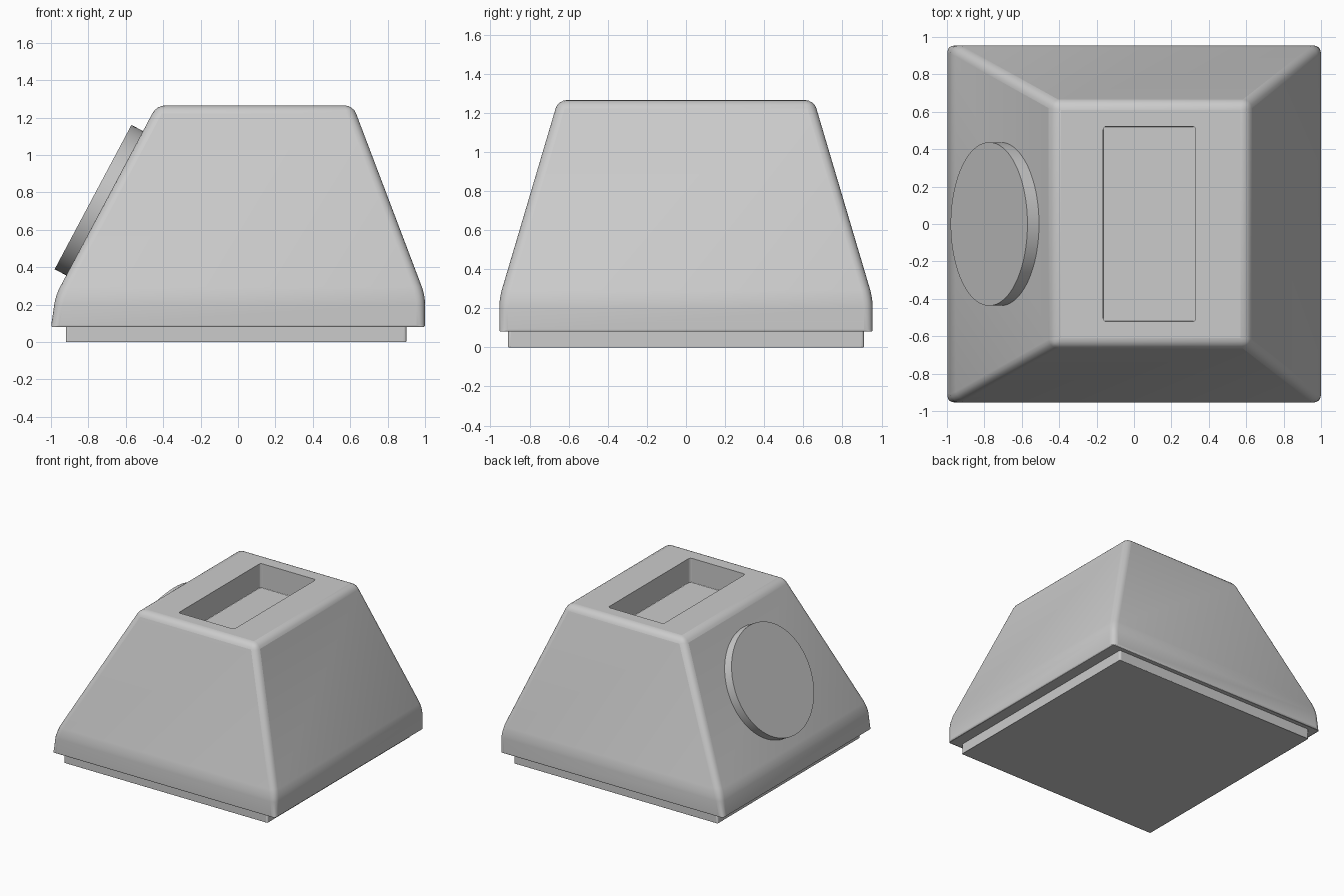
import bpy, bmesh
from mathutils import Vector

if "Cube" in bpy.data.objects:
    bpy.data.objects.remove(bpy.data.objects["Cube"])


def smooth(ob, angle=0.6):
    bpy.ops.object.select_all(action='DESELECT')
    ob.select_set(True)
    bpy.context.view_layer.objects.active = ob
    bpy.ops.object.shade_smooth_by_angle(angle=angle)


def stack(name, rings):
    """Solid through rectangles given as (z, x_min, x_max, y_half)."""
    bm = bmesh.new()
    loops = []
    for z, a, b, h in rings:
        loops.append([bm.verts.new(p) for p in
                      ((a, -h, z), (b, -h, z), (b, h, z), (a, h, z))])
    for lo, hi in zip(loops, loops[1:]):
        for i in range(4):
            j = (i + 1) % 4
            bm.faces.new((lo[i], lo[j], hi[j], hi[i]))
    bm.faces.new(loops[0][::-1])
    bm.faces.new(loops[-1])
    # edges of the underside get a tighter rounding
    layer = bm.edges.layers.float.new('bevel_weight_edge')
    for e in bm.edges:
        low = all(v in loops[0] for v in e.verts)
        e[layer] = 0.25 if low else 1.0
    me = bpy.data.meshes.new(name)
    bm.to_mesh(me)
    bm.free()
    ob = bpy.data.objects.new(name, me)
    bpy.context.collection.objects.link(ob)
    return ob


def bevel(ob, width, segments=4):
    m = ob.modifiers.new('rounding', 'BEVEL')
    m.limit_method = 'WEIGHT'
    m.width = width
    m.segments = segments


# Tapered housing, steeper on the right than on the left
housing = stack('housing', [(0.08, -1.0, 1.0, 0.955),
                            (0.25, -0.975, 1.0, 0.955),
                            (1.265, -0.435, 0.615, 0.654)])
bevel(housing, 0.045)

# Rectangular pocket in the top
cutter = stack('pocket_cutter', [(1.07, -0.165, 0.33, 0.522),
                                 (1.45, -0.165, 0.33, 0.522)])
bevel(cutter, 0.018, 3)
cutter.hide_render = True
cutter.hide_set(True)
cut = housing.modifiers.new('pocket', 'BOOLEAN')
cut.object = cutter
cut.operation = 'DIFFERENCE'
cut.solver = 'EXACT'
smooth(housing)

# Recessed foot plate
base = stack('base_plate', [(0.0, -0.92, 0.90, 0.91), (0.10, -0.92, 0.90, 0.91)])
bevel(base, 0.015, 3)
smooth(base)

# Round disc on the left slope
normal = Vector((-0.883, 0, 0.47)).normalized()
depth = 0.12
bpy.ops.mesh.primitive_cylinder_add(
    vertices=96, radius=0.437, depth=depth,
    location=Vector((-0.775, 0, 0.775)) - normal * depth / 2,
    rotation=normal.to_track_quat('Z', 'Y').to_euler())
disc = bpy.context.object
disc.name = 'side_disc'
smooth(disc)
